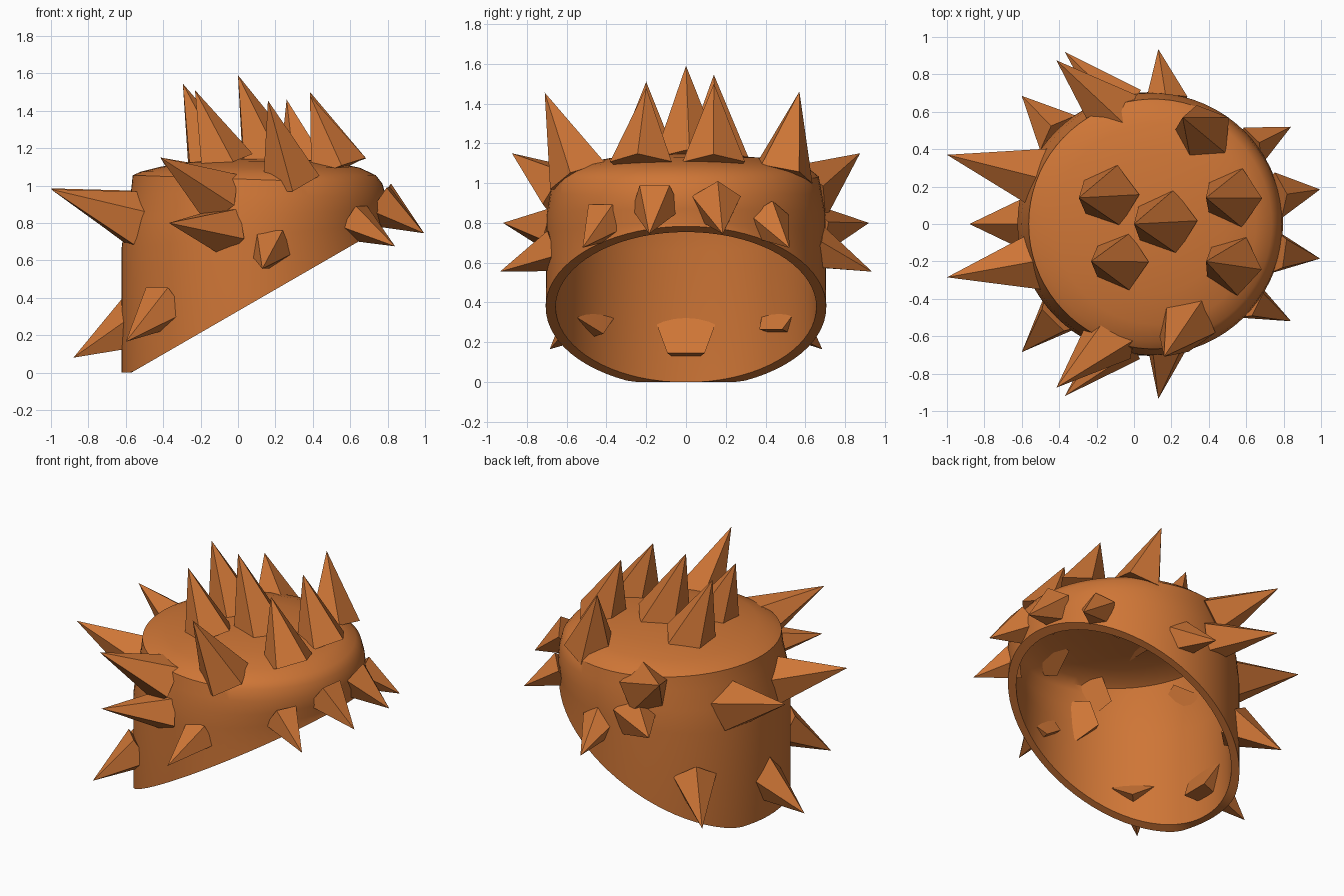
import bpy, bmesh, math
from mathutils import Vector

if "Cube" in bpy.data.objects:
    bpy.data.objects.remove(bpy.data.objects["Cube"])

mat = bpy.data.materials.new("burnt orange")
mat.diffuse_color = (0.62, 0.18, 0.037, 1)
mat.use_nodes = True
mat.node_tree.nodes["Principled BSDF"].inputs["Base Color"].default_value = mat.diffuse_color

CX, SEG = 0.082, 72


def finish(bm, name):
    bmesh.ops.recalc_face_normals(bm, faces=bm.faces)
    me = bpy.data.meshes.new(name)
    bm.to_mesh(me)
    bm.free()
    me.materials.append(mat)
    ob = bpy.data.objects.new(name, me)
    bpy.context.collection.objects.link(ob)
    return ob


# Helmet shell: rings (radius at back, radius at front, z back, z front)
PROFILE = [(0.705, 0.70, 0.66, 0.80), (0.685, 0.715, 0.82, 0.87), (0.655, 0.71, 0.96, 0.94),
           (0.645, 0.69, 1.055, 1.01), (0.60, 0.655, 1.075, 1.055), (0.50, 0.57, 1.10, 1.095),
           (0.34, 0.40, 1.125, 1.13), (0.17, 0.20, 1.14, 1.145)]


def ring(bm, back, front, zb, zf, thick, drop):
    vs = []
    for i in range(SEG):
        a = 2 * math.pi * i / SEG
        w = 0.5 + 0.5 * math.cos(a)
        r = back + (front - back) * w - thick
        z = zb + (zf - zb) * w - drop
        vs.append(bm.verts.new((CX + r * math.cos(a), r * math.sin(a), z)))
    return vs


def rim(bm, r):
    # slanted lower edge, flattened where it reaches the ground
    vs = []
    for i in range(SEG):
        a = 2 * math.pi * i / SEG
        x = CX + r * math.cos(a)
        vs.append(bm.verts.new((x, r * math.sin(a), max(0, 0.577 * (x + 0.57)))))
    return vs


bm = bmesh.new()
outer = [rim(bm, 0.705)] + [ring(bm, *p, 0, 0) for p in PROFILE]
inner = [rim(bm, 0.655)] + [ring(bm, *p, 0.05, 0.05 if p[2] > 1 else 0.0) for p in PROFILE]
rows = outer[::-1] + inner
for A, B in zip(rows, rows[1:]):
    for i in range(SEG):
        j = (i + 1) % SEG
        bm.faces.new((A[i], A[j], B[j], B[i]))
for top, z in ((outer[-1], 1.15), (inner[-1], 1.10)):
    c = bm.verts.new((CX, 0, z))
    for i in range(SEG):
        bm.faces.new((top[i], top[(i + 1) % SEG], c))
shell = finish(bm, "helmet_shell")
bpy.context.view_layer.objects.active = shell
shell.select_set(True)
bpy.ops.object.shade_smooth_by_angle(angle=math.radians(32))
shell.select_set(False)


# Five-sided spike from a base centre to a tip
def spike(name, base, tip, r, roll=0.0):
    base, tip = Vector(base), Vector(tip)
    q = (tip - base).to_track_quat('Z', 'Y')
    bm = bmesh.new()
    vs = []
    for i in range(5):
        a = roll + 2 * math.pi * i / 5
        vs.append(bm.verts.new(base + q @ Vector((r * math.cos(a), r * math.sin(a), 0))))
    apex = bm.verts.new(tip)
    bm.faces.new(vs)
    for i in range(5):
        bm.faces.new((vs[i], vs[(i + 1) % 5], apex))
    finish(bm, name)


# Spikes mirrored left and right
PAIRS = [("rear_low_spike", (-0.39, 0.47, 0.36), (-0.60, 0.685, 0.165), 0.14),
         ("side_high_spike", (-0.11, 0.59, 0.94), (-0.415, 0.875, 1.15), 0.165),
         ("side_mid_spike", (-0.06, 0.62, 0.76), (-0.37, 0.92, 0.80), 0.145),
         ("side_low_spike", (0.175, 0.65, 0.67), (0.13, 0.935, 0.555), 0.12),
         ("brow_outer_spike", (0.62, 0.41, 0.81), (0.84, 0.52, 0.675), 0.115),
         ("brow_inner_spike", (0.75, 0.15, 0.90), (0.995, 0.185, 0.745), 0.13)]
for name, b, t, r in PAIRS:
    for side, s in (("left", 1), ("right", -1)):
        spike(name + "_" + side, (b[0], s * b[1], b[2]), (t[0], s * t[1], t[2]), r, s * math.pi / 2)

# Single spikes on the rear and crown
SINGLES = [("rear_upper_spike_left", (-0.52, 0.25, 0.81), (-1.0, 0.37, 0.985), 0.17),
           ("rear_upper_spike_right", (-0.53, -0.20, 0.81), (-1.0, -0.285, 0.98), 0.165),
           ("rear_center_spike", (-0.54, 0, 0.26), (-0.88, 0, 0.08), 0.16),
           ("crown_spike_1", (-0.13, 0.15, 1.11), (-0.295, 0.14, 1.545), 0.17),
           ("crown_spike_2", (0.17, 0.01, 1.11), (0.0, 0.0, 1.59), 0.18),
           ("crown_spike_3", (-0.07, -0.20, 1.11), (-0.23, -0.20, 1.51), 0.16),
           ("crown_spike_4", (0.53, 0.14, 1.09), (0.385, 0.14, 1.50), 0.165),
           ("crown_spike_5", (0.53, -0.22, 1.09), (0.385, -0.20, 1.48), 0.165),
           ("crown_spike_left", (0.37, 0.48, 1.04), (0.26, 0.57, 1.46), 0.165),
           ("crown_spike_right", (0.28, -0.53, 1.03), (0.16, -0.71, 1.455), 0.165)]
for k, (name, b, t, r) in enumerate(SINGLES):
    spike(name, b, t, r, math.pi / 2 if k < 3 else 0.3)
